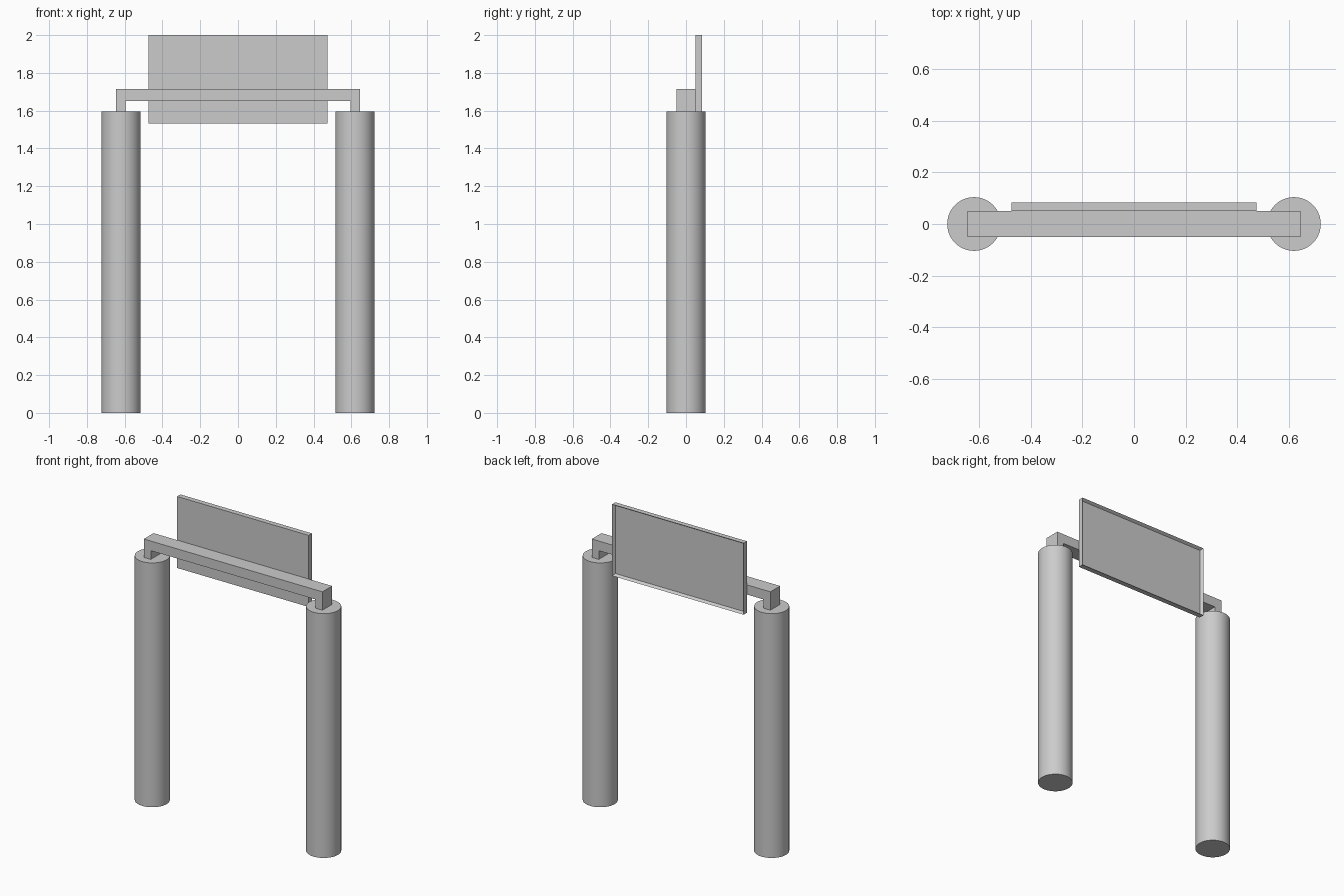
import bpy, bmesh
from mathutils import Vector

if "Cube" in bpy.data.objects:
    bpy.data.objects.remove(bpy.data.objects["Cube"])


def make_object(name, bm):
    bmesh.ops.recalc_face_normals(bm, faces=bm.faces)
    mesh = bpy.data.meshes.new(name)
    bm.to_mesh(mesh)
    bm.free()
    obj = bpy.data.objects.new(name, mesh)
    bpy.context.collection.objects.link(obj)
    return obj


def extrude_profile(points, y0, y1):
    # closed outline in the xz plane, extruded along y
    bm = bmesh.new()
    face = bm.faces.new([bm.verts.new((x, y0, z)) for x, z in points])
    out = bmesh.ops.extrude_face_region(bm, geom=[face], use_keep_orig=True)
    verts = [g for g in out["geom"] if isinstance(g, bmesh.types.BMVert)]
    bmesh.ops.translate(bm, vec=(0, y1 - y0, 0), verts=verts)
    bmesh.ops.recalc_face_normals(bm, faces=bm.faces)
    return bm


POST_H, POST_R, POST_X = 1.595, 0.104, 0.619

# Round posts
for side, sx in (("left", -1), ("right", 1)):
    bpy.ops.mesh.primitive_cylinder_add(vertices=48, radius=POST_R, depth=POST_H,
                                        location=(sx * POST_X, 0, POST_H / 2))
    bpy.context.object.name = side + "_post"
    bpy.ops.object.shade_smooth_by_angle()

# Staple-shaped cross bar standing on the posts
half = [(0.645, POST_H), (0.645, 1.715), (-0.645, 1.715), (-0.645, POST_H)]
inner = [(-0.595, POST_H), (-0.595, 1.652), (0.595, 1.652), (0.595, POST_H)]
make_object("cross_bar", extrude_profile(half + inner, -0.05, 0.05))

# Sign panel with a thin raised rim around a recessed rear face
panel = [(-0.475, 1.533), (0.475, 1.533), (0.475, 2.0), (-0.475, 2.0)]
bm = extrude_profile(panel, 0.05, 0.084)
back = max(bm.faces, key=lambda f: f.calc_center_median().y)
bmesh.ops.inset_region(bm, faces=[back], thickness=0.016)
bmesh.ops.translate(bm, vec=Vector((0, -0.018, 0)), verts=back.verts)
# keep the inner walls square to the recessed face
out = make_object("sign_panel", bm)
